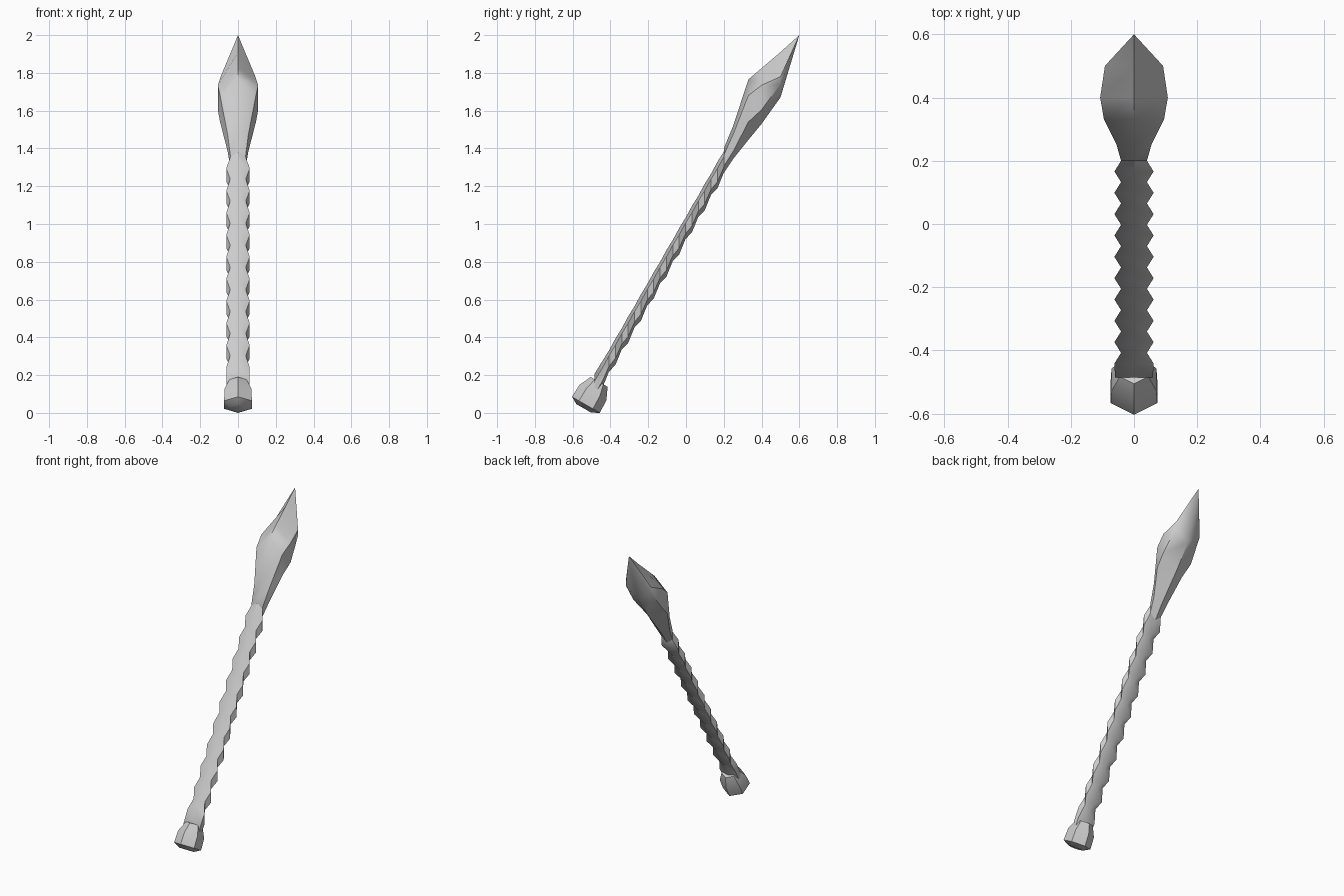
import bpy, bmesh, math
from mathutils import Vector

if "Cube" in bpy.data.objects:
    bpy.data.objects.remove(bpy.data.objects["Cube"])

SLOPE = math.sqrt(3)                 # the weapon leans 30 degrees from vertical
TIP = Vector((0, 0.60, 2.0))


def axis_z(y):
    return TIP.z + (y - TIP.y) * SLOPE


def loft(name, rings, tip=None, angle=40):
    """Skin a row of six-point rings, closing the ends."""
    bm = bmesh.new()
    loops = [[bm.verts.new(p) for p in ring] for ring in rings]
    for a, b in zip(loops, loops[1:]):
        for i in range(6):
            j = (i + 1) % 6
            bm.faces.new((a[i], a[j], b[j], b[i]))
    bm.faces.new(loops[0])
    if tip:
        apex = bm.verts.new(tip)
        for i in range(6):
            bm.faces.new((loops[-1][i], loops[-1][(i + 1) % 6], apex))
    else:
        bm.faces.new(loops[-1])
    bmesh.ops.recalc_face_normals(bm, faces=bm.faces)
    mesh = bpy.data.meshes.new(name)
    bm.to_mesh(mesh)
    bm.free()
    obj = bpy.data.objects.new(name, mesh)
    bpy.context.collection.objects.link(obj)
    bpy.ops.object.select_all(action='DESELECT')
    obj.select_set(True)
    bpy.context.view_layer.objects.active = obj
    bpy.ops.object.shade_smooth_by_angle(angle=math.radians(angle))
    return obj


def slice_ring(y, mid, top, bottom, half_x, side):
    """Upright six-sided section in a plane of constant y."""
    return [(0, y, top), (half_x, y, mid + side), (half_x, y, mid - side),
            (0, y, bottom), (-half_x, y, mid - side), (-half_x, y, mid + side)]


# Scalloped shaft: narrow seams alternating with wide bulges
STEP = 0.0675
rings = []
for k in range(21):
    y = 0.20 - k * STEP / 2
    wide = k % 2
    mid = axis_z(y) + (0.01 if wide else 0.02)
    h = 0.07 if wide else 0.056
    rings.append(slice_ring(y, mid, mid + h, mid - h, 0.062 if wide else 0.041, h / 2))
y = -0.485
mid = axis_z(y) + 0.01
rings[-1] = slice_ring(y, mid, mid + 0.075, mid - 0.07, 0.06, 0.035)
loft("shaft", rings, angle=35)

# Leaf-shaped spear head
blade = [(0.20, 1.335, 1.40, 1.27, 0.041, 0.03),
         (0.25, 1.43, 1.52, 1.345, 0.055, 0.045),
         (0.33, 1.61, 1.765, 1.445, 0.095, 0.07),
         (0.40, 1.67, 1.825, 1.53, 0.107, 0.065),
         (0.50, 1.76, 1.91, 1.67, 0.092, 0.02)]
loft("spear_head", [slice_ring(*b) for b in blade], TIP, angle=45)

# Six-sided pommel, square to the leaning axis
along = Vector((0, 0.5, SLOPE / 2))
across = Vector((0, SLOPE / 2, -0.5))
rings = []
for t, r in [(-2.282, 0.045), (-2.26, 0.085), (-2.185, 0.082), (-2.12, 0.052)]:
    c = TIP + along * t
    rings.append([c + across * (r * math.cos(i * math.pi / 3))
                  + Vector((r * math.sin(i * math.pi / 3), 0, 0)) for i in range(6)])
loft("pommel", rings, angle=45)
